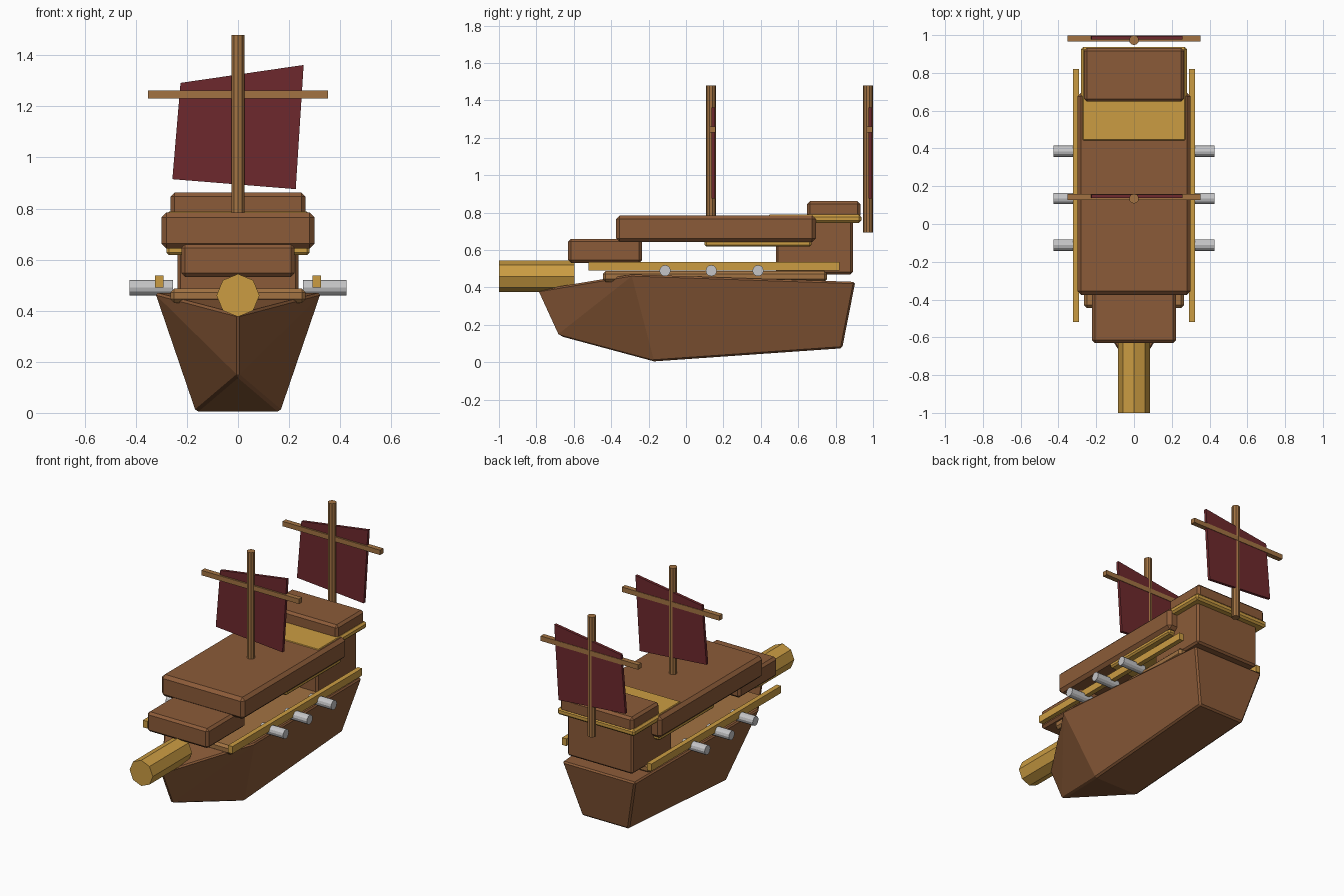
import bpy, bmesh, math
from mathutils import Matrix, Vector

if "Cube" in bpy.data.objects:
    bpy.data.objects.remove(bpy.data.objects["Cube"])


def material(name, rgb):
    m = bpy.data.materials.new(name)
    m.diffuse_color = (*rgb, 1)
    m.use_nodes = True
    m.node_tree.nodes["Principled BSDF"].inputs["Base Color"].default_value = m.diffuse_color
    return m


BROWN = material("brown wood", (0.26, 0.105, 0.04))
TAN = material("light wood", (0.36, 0.17, 0.055))
GOLD = material("gold trim", (0.60, 0.335, 0.055))
RED = material("dark red cloth", (0.155, 0.022, 0.026))
GREY = material("grey metal", (0.56, 0.56, 0.57))


def finish(name, bm, mat, bevel=0):
    bmesh.ops.recalc_face_normals(bm, faces=bm.faces)
    me = bpy.data.meshes.new(name)
    bm.to_mesh(me)
    bm.free()
    me.materials.append(mat)
    ob = bpy.data.objects.new(name, me)
    bpy.context.collection.objects.link(ob)
    if bevel:
        mod = ob.modifiers.new("edge_bevel", 'BEVEL')
        mod.width = bevel
        mod.segments = 1
        mod.limit_method = 'ANGLE'
        mod.angle_limit = math.radians(25)
    return ob


def box(name, x, y, z, mat, bevel=0):
    """Box from (min, max) ranges on each axis."""
    bm = bmesh.new()
    bmesh.ops.create_cube(bm, size=1)
    for v in bm.verts:
        v.co = Vector([r[0] + (c + 0.5) * (r[1] - r[0]) for c, r in zip(v.co, (x, y, z))])
    return finish(name, bm, mat, bevel)


def rod(name, start, end, radius, sides, mat):
    a, b = Vector(start), Vector(end)
    turn = (b - a).to_track_quat('Z', 'Y').to_matrix().to_4x4()
    bm = bmesh.new()
    bmesh.ops.create_cone(bm, cap_ends=True, segments=sides, radius1=radius, radius2=radius,
                          depth=(b - a).length,
                          matrix=Matrix.Translation((a + b) / 2) @ turn)
    return finish(name, bm, mat)


# Hull: pointed stem, widest section near the bow, flat transom
bm = bmesh.new()
stem_top = bm.verts.new((0, -0.80, 0.385))
stem_low = bm.verts.new((0, -0.69, 0.145))
sides = []
for s in (1, -1):
    sides.append([bm.verts.new((s * x, y, z)) for x, y, z in (
        (0.325, -0.29, 0.47), (0.165, -0.17, 0.005), (0.265, 0.905, 0.43), (0.17, 0.835, 0.075))])
for wt, wb, tt, tb in sides:
    bm.faces.new((stem_top, stem_low, wt))
    bm.faces.new((stem_low, wb, wt))
    bm.faces.new((wt, wb, tb, tt))
(rt, rb, rtt, rtb), (lt, lb, ltt, ltb) = sides
bm.faces.new((stem_low, lb, rb))
bm.faces.new((rb, lb, ltb, rtb))
bm.faces.new((rtb, ltb, ltt, rtt))
bm.faces.new((stem_top, rt, lt))
bm.faces.new((rt, rtt, ltt, lt))
finish("hull", bm, BROWN, 0.01)

# Decks and cabins
box("lower_deck", (-0.265, 0.265), (-0.445, 0.755), (0.43, 0.487), TAN, 0.015)
box("front_cabin", (-0.222, 0.222), (-0.63, -0.235), (0.532, 0.66), BROWN, 0.015)
box("main_deck", (-0.30, 0.30), (-0.375, 0.695), (0.643, 0.785), BROWN, 0.02)
box("stern_cabin", (-0.237, 0.237), (0.48, 0.892), (0.47, 0.76), BROWN, 0.012)
box("stern_roof", (-0.264, 0.264), (0.648, 0.932), (0.77, 0.862), BROWN, 0.015)

# Gold trim slabs, bowsprit and side rails
box("main_deck_trim", (-0.28, 0.28), (0.10, 0.67), (0.618, 0.66), GOLD, 0.01)
box("stern_trim", (-0.28, 0.28), (0.435, 0.937), (0.745, 0.789), GOLD, 0.012)
rod("bowsprit", (0, -1, 0.46), (0, -0.595, 0.46), 0.084, 8, GOLD)
for side, s in (("right", 1), ("left", -1)):
    box(side + "_rail", sorted((s * 0.292, s * 0.324)), (-0.52, 0.82), (0.49, 0.537), GOLD)
    for i, y in enumerate((-0.112, 0.135, 0.385)):
        rod(f"{side}_cannon_{i + 1}", (s * 0.255, y, 0.49), (s * 0.425, y, 0.49), 0.03, 12, GREY)

# Masts with yards and skewed sails
for label, y in (("middle", 0.134), ("stern", 0.973)):
    rod(label + "_mast", (0, y, 0.695), (0, y, 1.48), 0.026, 10, TAN)
    box(label + "_yard", (-0.353, 0.353), (y - 0.008, y + 0.025), (1.23, 1.262), TAN)
    bm = bmesh.new()
    corners = ((-0.225, 1.292), (0.257, 1.362), (0.226, 0.876), (-0.257, 0.915))
    face = bm.faces.new([bm.verts.new((x, y + 0.003, z)) for x, z in corners])
    back = bmesh.ops.extrude_face_region(bm, geom=[face])["geom"]
    for v in back:
        if isinstance(v, bmesh.types.BMVert):
            v.co.y += 0.019
    finish(label + "_sail", bm, RED)
